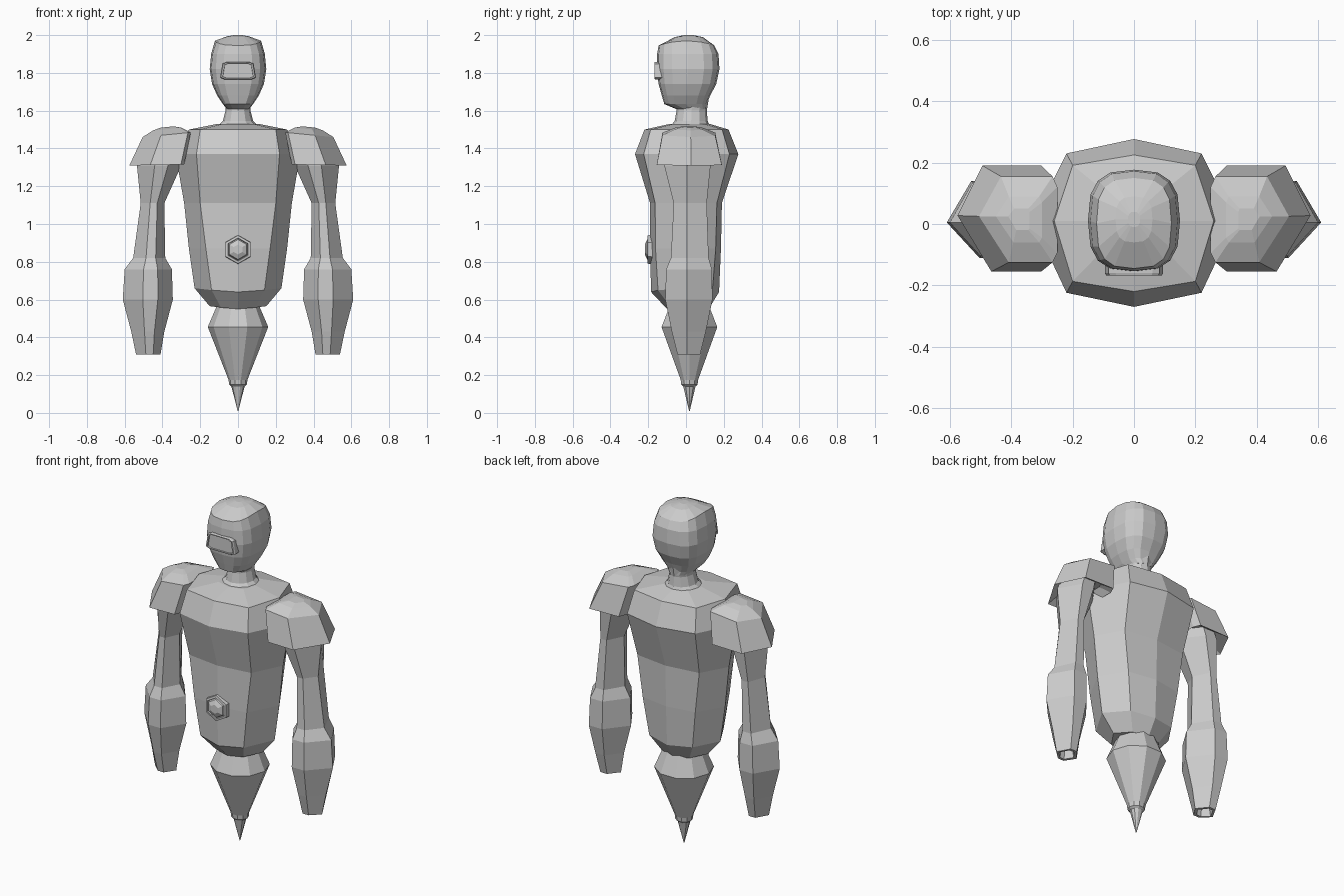
import bpy, bmesh, math

grey = bpy.data.materials.new("plain_grey")
grey.diffuse_color = (0.6, 0.6, 0.6, 1)


def finish(name, bm):
    bmesh.ops.recalc_face_normals(bm, faces=bm.faces)
    me = bpy.data.meshes.new(name)
    bm.to_mesh(me)
    bm.free()
    me.materials.append(grey)
    ob = bpy.data.objects.new(name, me)
    bpy.context.collection.objects.link(ob)
    return ob


def loft(name, rings, cap_start=True, cap_end=True):
    """Skin a list of rings that share a point count."""
    bm = bmesh.new()
    vs = [[bm.verts.new(p) for p in r] for r in rings]
    n = len(vs[0])
    for a, b in zip(vs, vs[1:]):
        for i in range(n):
            j = (i + 1) % n
            bm.faces.new((a[i], a[j], b[j], b[i]))
    if cap_start:
        bm.faces.new(vs[0])
    if cap_end:
        bm.faces.new(vs[-1])
    return finish(name, bm)


def oval(z, w, yf, yb, n, power=1.0, tilt=0.0):
    """Rounded ring; power below 1 makes it boxier, tilt lowers its front and back."""
    pts = []
    for i in range(n):
        a = 2 * math.pi * i / n
        c, s = math.cos(a), math.sin(a)
        c = math.copysign(abs(c) ** power, c) if abs(c) > 1e-6 else 0
        s = math.copysign(abs(s) ** power, s) if abs(s) > 1e-6 else 0
        pts.append((w * c, (yf + yb) / 2 + (yb - yf) / 2 * s, z - tilt * s * s))
    return pts


def mirrored(ob):
    m = ob.modifiers.new("mirror", 'MIRROR')
    m.use_axis[0] = True
    return ob


# Torso: eight-sided rings (z, side half width, corner x, front y, back y, corner depth, drop)
torso = [(0.565, 0.15, 0.09, -0.10, 0.12, 0.8, 0.015), (0.66, 0.23, 0.14, -0.185, 0.175, 0.8, 0.02),
         (0.87, 0.26, 0.17, -0.19, 0.185, 0.85, 0), (1.11, 0.285, 0.2, -0.19, 0.19, 0.86, 0),
         (1.37, 0.33, 0.22, -0.27, 0.277, 0.83, 0), (1.50, 0.26, 0.20, -0.22, 0.225, 0.85, 0),
         (1.53, 0.11, 0.08, -0.085, 0.125, 0.75, 0)]
loft("torso", [[(0, f, z - d), (c, f * k, z - d / 2), (w, 0.01, z), (c, b * k, z - d / 2), (0, b, z - d),
                (-c, b * k, z - d / 2), (-w, 0.01, z), (-c, f * k, z - d / 2)]
               for z, w, c, f, b, k, d in torso])

# Waist and tapering tail
loft("tail", [oval(z, r, 0.018 - r * 0.97, 0.018 + r * 0.97, 10) for z, r in
              [(0.60, 0.10), (0.56, 0.115), (0.455, 0.16), (0.175, 0.05), (0.15, 0.047), (0.14, 0.035),
               (0.01, 0.002)]])
bpy.data.objects["tail"].location.z = -0.01 + 0.01

# Neck
loft("neck", [oval(1.51, 0.12, -0.09, 0.13, 12), oval(1.545, 0.08, -0.06, 0.115, 12),
              oval(1.60, 0.066, -0.05, 0.11, 12), oval(1.66, 0.07, -0.05, 0.12, 12)])

# Head: boxy rounded rings, crown tilted down toward face and nape
head = [(1.61, 0.06, -0.055, 0.11, 0.8, 0), (1.635, 0.08, -0.115, 0.11, 0.7, 0),
        (1.68, 0.11, -0.128, 0.128, 0.7, 0), (1.74, 0.137, -0.145, 0.16, 0.7, 0),
        (1.82, 0.15, -0.155, 0.177, 0.7, 0), (1.90, 0.142, -0.153, 0.172, 0.7, 0),
        (1.97, 0.122, -0.145, 0.15, 0.68, 0.025), (1.993, 0.06, -0.06, 0.09, 0.7, 0.004),
        (2.0, 0.02, -0.01, 0.04, 0.8, 0)]
loft("head", [oval(z, w, f, b, 16, p, t) for z, w, f, b, p, t in head])


# Visor frame with a recessed pane
def plate_ring(pts, scale, y, cz):
    return [(x * scale, y, cz + (z - cz) * scale) for x, z in pts]


visor = [(-0.095, 1.775), (-0.07, 1.765), (0.07, 1.765), (0.095, 1.775), (0.083, 1.848), (0.06, 1.858),
         (-0.06, 1.858), (-0.083, 1.848)]
loft("visor", [plate_ring(visor, s, y, 1.81) for s, y in
               [(1, -0.125), (1, -0.160), (0.95, -0.168), (0.86, -0.168), (0.84, -0.161)]])

# Belly gem: hexagonal rim and raised faceted centre
hexagon = [(0.075 * math.sin(i * math.pi / 3), 0.865 + 0.075 * math.cos(i * math.pi / 3)) for i in range(6)]
loft("belly_gem", [plate_ring(hexagon, s, y, 0.865) for s, y in
                   [(1.05, -0.16), (1, -0.203), (0.82, -0.205), (0.78, -0.195), (0.7, -0.206), (0.35, -0.218)]])


# Arms: six-sided rings (z, inner x, outer x, front y, back y), open hollow wrist
def arm_ring(z, xi, xo, f, b):
    c, h = (xi + xo) / 2, (xo - xi) / 2
    return [(c + h * u, y, z) for u, y in
            [(1, 0.005), (0.2, f), (-0.4, f), (-1, 0.015), (-0.25, b), (0.4, b)]]


arm = [(0.37, 0.44, 0.515, -0.02, 0.05), (0.31, 0.43, 0.525, -0.03, 0.06), (0.31, 0.41, 0.54, -0.045, 0.075),
       (0.43, 0.39, 0.565, -0.075, 0.105), (0.60, 0.345, 0.61, -0.11, 0.14), (0.76, 0.35, 0.60, -0.105, 0.137),
       (0.82, 0.385, 0.555, -0.08, 0.12), (1.11, 0.39, 0.515, -0.065, 0.11), (1.31, 0.30, 0.535, -0.115, 0.13),
       (1.44, 0.28, 0.48, -0.10, 0.12)]
mirrored(loft("arm", [arm_ring(*a) for a in arm]))


# Shoulder pads: flared rim, sloping shell, low crest
def pad_ring(xi, xo, f, b, zi, zo):
    w = xo - xi
    return [(xi + w * u, y, zi + (zo - zi) * u) for u, y in
            [(1, (f + b) / 2 + 0.01), (0.62, f), (0.06, f), (0, f * 0.75),
             (0, b * 0.78), (0.06, b), (0.72, b)]]


mirrored(loft("shoulder_pad", [
    pad_ring(0.32, 0.50, -0.10, 0.12, 1.36, 1.36), pad_ring(0.285, 0.575, -0.155, 0.19, 1.315, 1.31),
    pad_ring(0.25, 0.505, -0.125, 0.155, 1.485, 1.46), pad_ring(0.30, 0.45, -0.06, 0.09, 1.51, 1.495),
    pad_ring(0.34, 0.41, -0.02, 0.05, 1.517, 1.51)]))
